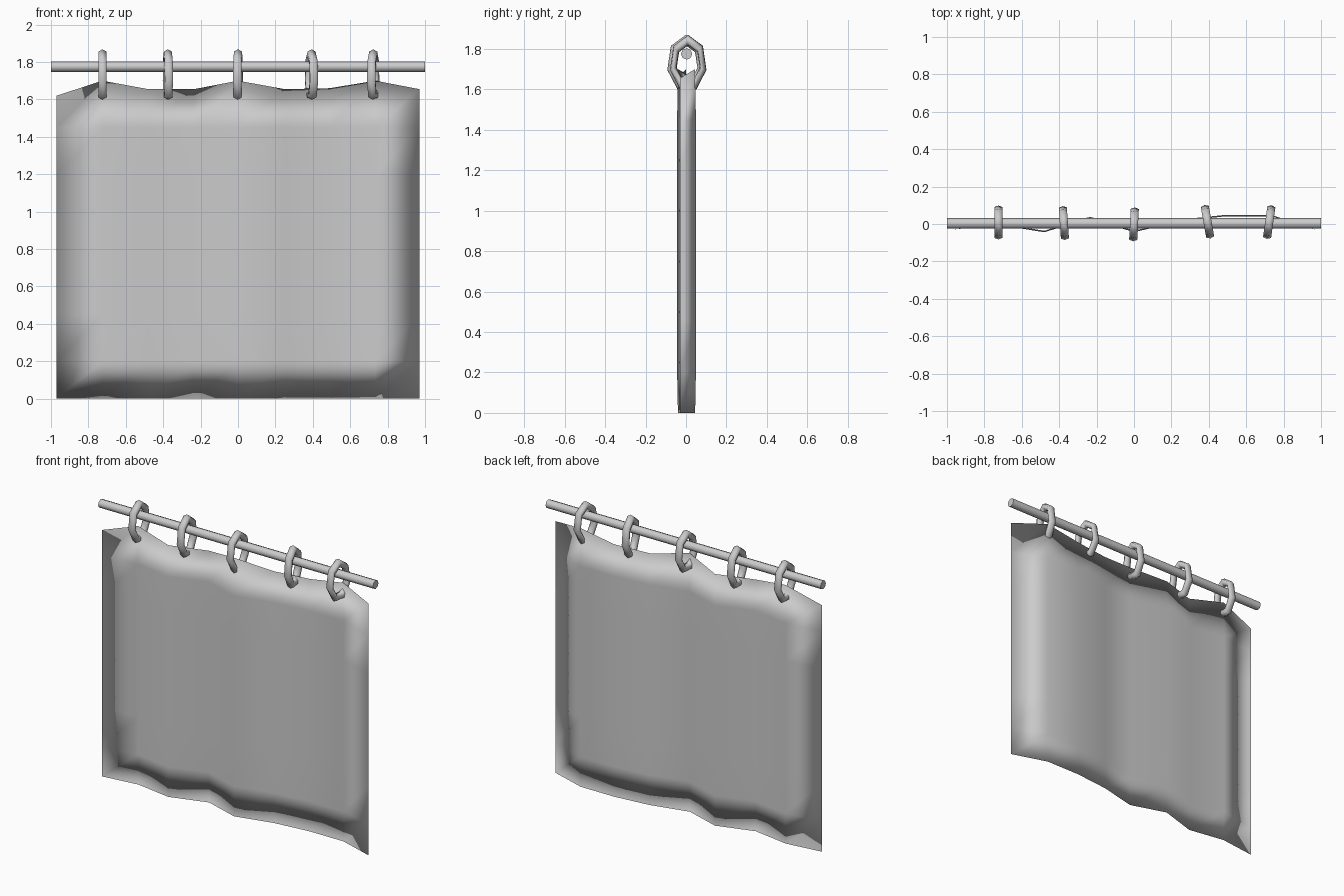
import bpy, bmesh, math

cube = bpy.data.objects.get("Cube")
if cube:
    bpy.data.objects.remove(cube, do_unlink=True)

grey = bpy.data.materials.new("plain grey")
grey.use_nodes = True
tone = (0.6, 0.6, 0.6, 1)
grey.diffuse_color = tone
grey.node_tree.nodes["Principled BSDF"].inputs["Base Color"].default_value = tone


def finish(name):
    """Name the active object, colour it and shade it smooth."""
    ob = bpy.context.object
    ob.name = name
    ob.data.materials.append(grey)
    bpy.ops.object.shade_smooth()
    return ob


# Curtain: two wavy layers joined along a thin shared border
COLUMNS = [  # x, y of the wave, height of the top edge
    (-0.97, -0.03, 1.62), (-0.725, 0.0, 1.70), (-0.48, -0.04, 1.655),
    (-0.235, 0.035, 1.655), (0, -0.04, 1.70), (0.25, 0.02, 1.655),
    (0.49, 0.045, 1.66), (0.735, 0.045, 1.70), (0.97, -0.03, 1.655)]
ROWS = [0, 0.2, 0.45, 0.7, 0.95, 1.2, 1.45, None]
HALF = 0.004

bm = bmesh.new()
front, back = {}, {}
for i, (x, y, top) in enumerate(COLUMNS):
    for j, row in enumerate(ROWS):
        z = top if row is None else row
        if i in (0, len(COLUMNS) - 1) or j in (0, len(ROWS) - 1):
            front[i, j] = back[i, j] = bm.verts.new((x, y, z))
        else:
            front[i, j] = bm.verts.new((x, y - HALF, z))
            back[i, j] = bm.verts.new((x, y + HALF, z))
for i in range(len(COLUMNS) - 1):
    for j in range(len(ROWS) - 1):
        loop = [(i, j), (i + 1, j), (i + 1, j + 1), (i, j + 1)]
        # Corner quads are split so that both layers keep their own faces
        for layer, order in ((front, loop), (back, loop[::-1])):
            bm.faces.new([layer[k] for k in order])
mesh = bpy.data.meshes.new("curtain")
bm.to_mesh(mesh)
bm.free()
curtain = bpy.data.objects.new("curtain", mesh)
bpy.context.collection.objects.link(curtain)
bpy.ops.object.select_all(action='DESELECT')
curtain.select_set(True)
bpy.context.view_layer.objects.active = curtain
finish("curtain")

# Rod
bpy.ops.mesh.primitive_cylinder_add(vertices=8, radius=0.028, depth=2,
                                    location=(0, 0.003, 1.775),
                                    rotation=(0, math.pi / 2, 0))
finish("rod")
bpy.ops.object.shade_smooth_by_angle(angle=math.radians(60))

# Seven-sided rings hooked through the curtain, each with a slight swing
RINGS = [(-0.725, 0.008, 0), (-0.375, 0.005, 4), (0, -0.002, -3),
         (0.393, 0.012, 10), (0.723, 0.01, -8)]
for n, (x, y, swing) in enumerate(RINGS):
    bpy.ops.mesh.primitive_torus_add(major_segments=7, minor_segments=6,
                                     major_radius=0.116, minor_radius=0.025)
    ring = finish(f"ring_{n + 1}")
    ring.scale = (1, 0.66, 1)
    ring.rotation_mode = 'XYZ'
    ring.location = (x, y, 1.727)
    ring.rotation_euler = (math.radians(swing), -math.pi / 2, 0)
